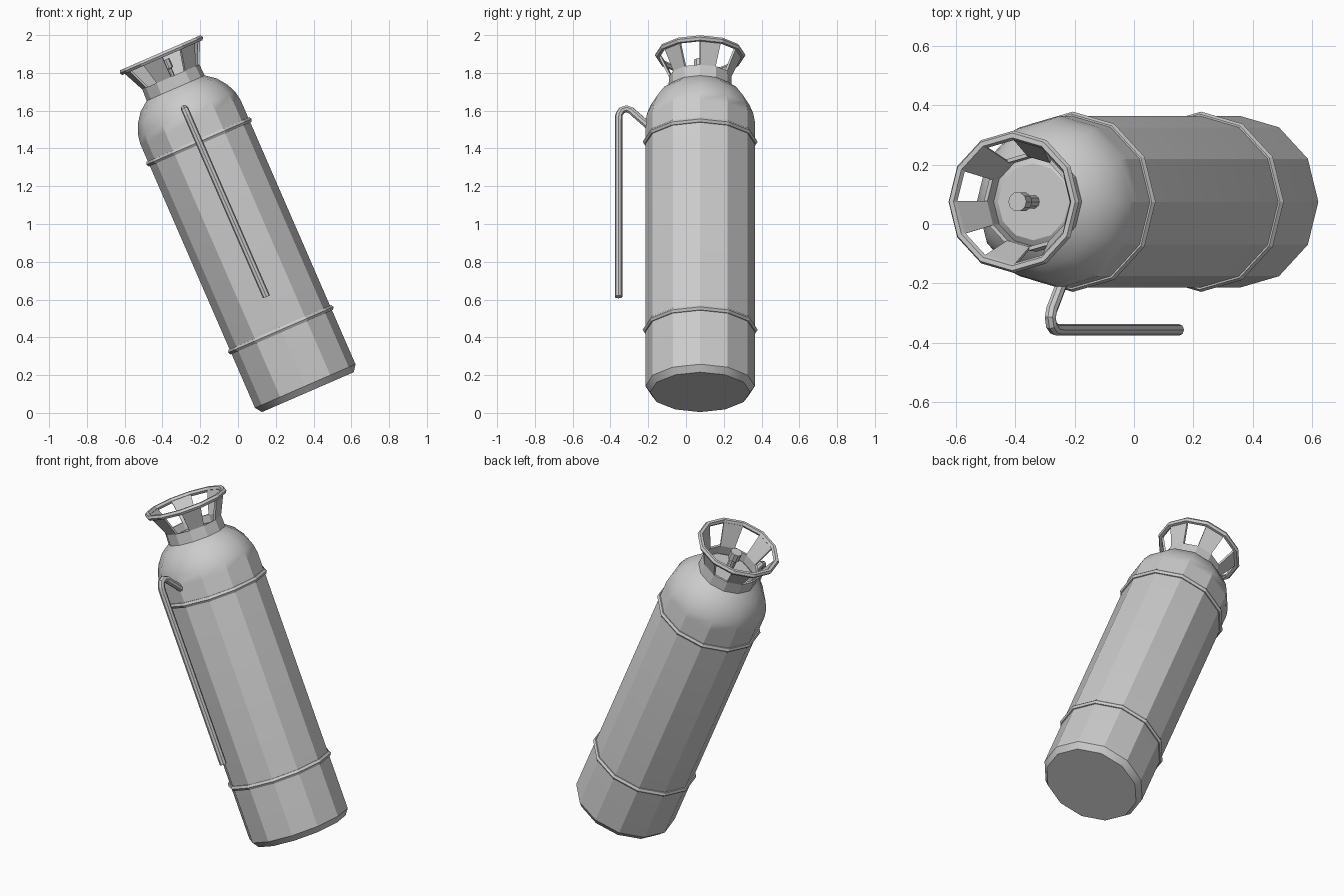
import bpy, bmesh, math
from mathutils import Matrix, Vector

if "Cube" in bpy.data.objects:
    bpy.data.objects.remove(bpy.data.objects["Cube"])

SIDES = 12
TILT = Matrix.Translation((0.37, 0.075, 0.11)) @ Matrix.Rotation(math.radians(-23.5), 4, 'Y')


def add_object(name, data):
    ob = bpy.data.objects.new(name, data)
    bpy.context.collection.objects.link(ob)
    ob.matrix_world = TILT
    return ob


def ring_points(r, h, n, start=0.0):
    return [Vector((r * math.cos(start + 2 * math.pi * i / n),
                    r * math.sin(start + 2 * math.pi * i / n), h)) for i in range(n)]


def lathe(name, profile, n=SIDES, closed=False, caps=True):
    """Revolve (radius, height) points around the tilted axis."""
    bm = bmesh.new()
    rings = [[bm.verts.new(p) for p in ring_points(r, h, n)] for r, h in profile]
    pairs = list(zip(rings, rings[1:]))
    if closed:
        pairs.append((rings[-1], rings[0]))
    for a, b in pairs:
        for i in range(n):
            j = (i + 1) % n
            bm.faces.new((a[i], a[j], b[j], b[i]))
    if caps and not closed:
        bm.faces.new(rings[0][::-1])
        bm.faces.new(rings[-1])
    bmesh.ops.recalc_face_normals(bm, faces=bm.faces)
    me = bpy.data.meshes.new(name)
    bm.to_mesh(me)
    bm.free()
    return add_object(name, me)


def hoop(name, major, minor, h, n=6):
    return lathe(name, [(major + minor * math.cos(2 * math.pi * k / n),
                         h + minor * math.sin(2 * math.pi * k / n)) for k in range(n)], closed=True)


# Tank body with chamfered base and domed shoulder
body = lathe("tank_body", [(0.265, 0), (0.29, 0.035), (0.29, 1.56), (0.281, 1.61),
                           (0.26, 1.66), (0.22, 1.715), (0.165, 1.757), (0.13, 1.78)])
bpy.context.view_layer.objects.active = body
body.select_set(True)
bpy.ops.object.shade_smooth_by_angle(angle=math.radians(29))

# Reinforcing bands
hoop("lower_band", 0.288, 0.016, 0.36)
hoop("upper_band", 0.288, 0.016, 1.445)

# Neck collar, guard rim and valve
lathe("neck_collar", [(0.168, 1.745), (0.165, 1.82), (0.152, 1.82), (0.152, 1.745)], closed=True)
hoop("guard_rim", 0.224, 0.016, 1.945)
lathe("valve", [(0.023, 1.77), (0.023, 1.86), (0.033, 1.865), (0.033, 1.915)], n=10)

# Guard slats on every second facet
bm = bmesh.new()
low, high = ring_points(0.163, 1.815, SIDES), ring_points(0.222, 1.942, SIDES)
for i in range(0, SIDES, 2):
    bm.faces.new([bm.verts.new(p) for p in (low[i], low[i + 1], high[i + 1], high[i])])
me = bpy.data.meshes.new("guard_slats")
bm.to_mesh(me)
bm.free()
slats = add_object("guard_slats", me)
solid = slats.modifiers.new("thickness", 'SOLIDIFY')
solid.thickness = 0.012

# Hose bending out of the shoulder and hanging beside the tank
path = [(-0.25, 1.515), (-0.345, 1.605), (-0.365, 1.625), (-0.39, 1.636),
        (-0.415, 1.627), (-0.43, 1.60), (-0.432, 1.57), (-0.432, 0.55)]
cu = bpy.data.curves.new("hose", 'CURVE')
cu.dimensions = '3D'
cu.bevel_depth = 0.02
cu.bevel_resolution = 2
cu.use_fill_caps = True
sp = cu.splines.new('POLY')
sp.points.add(len(path) - 1)
for pt, (y, h) in zip(sp.points, path):
    pt.co = (0, y, h, 1)
sp.use_smooth = False
add_object("hose", cu)
